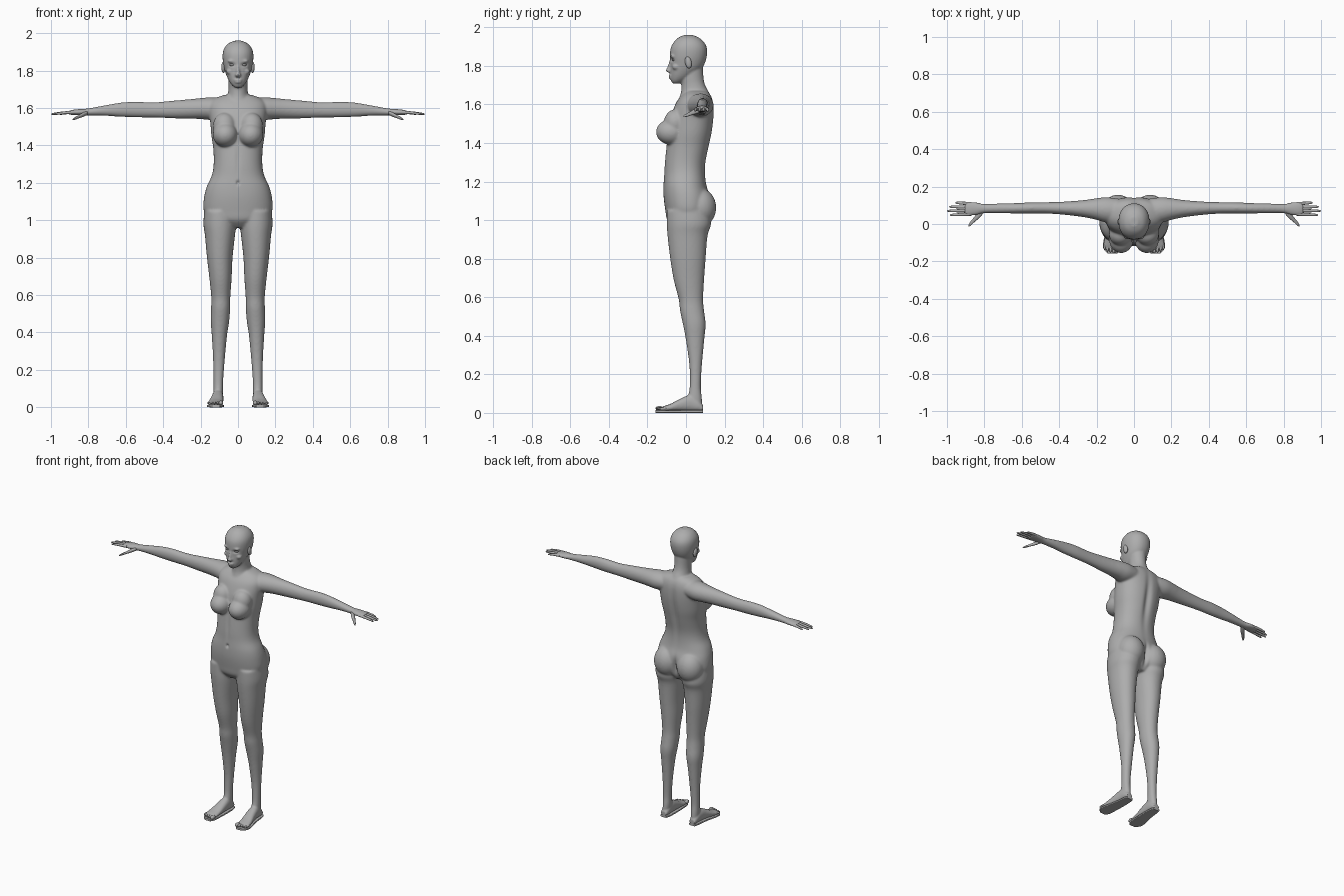
import bpy
import bmesh
import math
from mathutils import Matrix, Vector

cube = bpy.data.objects.get("Cube")
if cube:
    bpy.data.objects.remove(cube, do_unlink=True)

grey = bpy.data.materials.new("matte_grey")
grey.use_nodes = True
grey.diffuse_color = (0.42, 0.42, 0.42, 1)
for node in grey.node_tree.nodes:
    if node.type == 'BSDF_PRINCIPLED':
        node.inputs["Base Color"].default_value = grey.diffuse_color
        node.inputs["Roughness"].default_value = 0.7


def spline(rows, steps):
    """Pass a smooth curve through every column of a section table."""
    rows = [Vector(r) for r in rows]
    ext = [rows[0]] + rows + [rows[-1]]
    out = []
    for a, b, c, d in zip(ext, ext[1:], ext[2:], ext[3:]):
        for i in range(steps):
            t = i / steps
            out.append(b + (c - a) * (t / 2) + (a * 2 - b * 5 + c * 4 - d) * (t * t / 2)
                       + (b * 3 - a - c * 3 + d) * (t ** 3 / 2))
    return out + [rows[-1]]


def loft(bm, axis, rows, side=1, power=2.0, sides=32, steps=4):
    """Skin rounded sections; a row is position, then min and max on the two other axes."""
    rings = []
    for t, a0, a1, b0, b1 in spline(rows, steps):
        ring = []
        for i in range(sides):
            ang = math.tau * i / sides
            c, s = math.cos(ang), math.sin(ang)
            u = math.copysign(abs(c) ** (2 / power), c)
            v = math.copysign(abs(s) ** (2 / power), s)
            a = (a0 + a1) / 2 + u * (a1 - a0) / 2
            b = (b0 + b1) / 2 + v * (b1 - b0) / 2
            x, y, z = {'X': (t, a, b), 'Y': (a, t, b), 'Z': (a, b, t)}[axis]
            ring.append(bm.verts.new((x * side, y, z)))
        rings.append(ring)
    for r, q in zip(rings, rings[1:]):
        for i in range(sides):
            j = (i + 1) % sides
            bm.faces.new((r[i], r[j], q[j], q[i]))
    bm.faces.new(rings[0])
    bm.faces.new(rings[-1])


def ball(bm, centre, radii, side=1, tilt=0):
    m = (Matrix.Translation((centre[0] * side, centre[1], centre[2]))
         @ Matrix.Rotation(tilt, 4, 'X') @ Matrix.Diagonal((*radii, 1)))
    bmesh.ops.create_uvsphere(bm, u_segments=24, v_segments=16, radius=1, matrix=m)


def shade(mesh):
    mesh.shade_smooth()
    mesh.set_sharp_from_angle(angle=math.radians(50))


def finish(name, bm):
    bmesh.ops.recalc_face_normals(bm, faces=bm.faces)
    mesh = bpy.data.meshes.new(name)
    bm.to_mesh(mesh)
    bm.free()
    mesh.materials.append(grey)
    shade(mesh)
    obj = bpy.data.objects.new(name, mesh)
    bpy.context.collection.objects.link(obj)
    return obj


def bake(obj):
    """Replace the mesh by its modified result."""
    graph = bpy.context.evaluated_depsgraph_get()
    mesh = bpy.data.meshes.new_from_object(obj.evaluated_get(graph))
    obj.modifiers.clear()
    obj.data = mesh


def mirrored(rows):
    """Expand position, half width, front, back into full sections."""
    return [(t, -w, w, f, b) for t, w, f, b in rows]


body = bmesh.new()

# Torso, neck and head
loft(body, 'Z', mirrored([
    (.96, .07, -.06, .08), (1.0, .15, -.097, .11), (1.05, .183, -.107, .125),
    (1.12, .182, -.116, .125), (1.18, .167, -.117, .107), (1.24, .14, -.113, .1),
    (1.3, .13, -.11, .103), (1.38, .132, -.102, .12), (1.45, .142, -.093, .135),
    (1.52, .148, -.083, .144), (1.58, .155, -.064, .145), (1.62, .152, -.045, .14),
    (1.65, .125, -.02, .128), (1.67, .075, 0, .11)]), power=2.25, sides=48)
loft(body, 'Z', mirrored([
    (1.62, .09, -.04, .138), (1.66, .06, -.027, .122), (1.7, .051, -.024, .1),
    (1.74, .05, -.028, .091), (1.8, .052, -.02, .088)]))
loft(body, 'Z', mirrored([
    (1.708, .015, -.066, -.04), (1.72, .03, -.077, -.01), (1.745, .048, -.081, .03),
    (1.78, .064, -.082, .075), (1.81, .073, -.081, .096), (1.85, .081, -.083, .108),
    (1.89, .082, -.08, .109), (1.92, .073, -.066, .096), (1.945, .052, -.042, .07),
    (1.96, .02, -.012, .036)]), power=2.15)

# Nose and lips
loft(body, 'Z', mirrored([
    (1.835, .008, -.083, -.06), (1.79, .011, -.099, -.06),
    (1.777, .017, -.106, -.06), (1.765, .012, -.092, -.06)]), sides=16)
ball(body, (0, -.078, 1.749), (.023, .013, .006))
ball(body, (0, -.078, 1.738), (.019, .013, .007))

arm = [(.05, .07, .06, 1.6, .05), (.14, .075, .068, 1.597, .06), (.2, .08, .058, 1.597, .056),
       (.26, .082, .047, 1.595, .052), (.35, .084, .037, 1.592, .047), (.45, .086, .031, 1.59, .041),
       (.55, .086, .03, 1.592, .042), (.63, .084, .028, 1.591, .038), (.72, .084, .026, 1.586, .027),
       (.8, .083, .024, 1.579, .019), (.84, .082, .033, 1.578, .017), (.88, .081, .036, 1.577, .014),
       (.905, .08, .032, 1.575, .01)]
leg = [(1.05, .012, .18, -.1, .12), (.98, .009, .185, -.1, .13), (.92, .016, .177, -.096, .112),
       (.8, .029, .166, -.082, .102), (.69, .034, .153, -.064, .094), (.59, .041, .143, -.038, .089),
       (.53, .042, .144, -.031, .094), (.46, .047, .146, -.016, .102), (.38, .059, .14, -.001, .095),
       (.25, .071, .133, .017, .083), (.14, .079, .131, .019, .077), (.08, .08, .131, .01, .082),
       (.03, .083, .13, 0, .084)]
foot = [(.088, .107, .02, .04), (.06, .107, .027, .07), (.02, .108, .03, .092),
        (-.03, .112, .034, .073), (-.08, .119, .039, .047), (-.115, .122, .041, .035),
        (-.138, .121, .036, .026)]

for side in (1, -1):
    # Limbs and feet
    loft(body, 'X', [(x, y - a, y + a, z - b, z + b) for x, y, a, z, b in arm], side)
    loft(body, 'Z', leg, side, power=2.1)
    loft(body, 'Y', [(y, x - w, x + w, .008, top) for y, x, w, top in foot], side, power=2.3)
    # Bust, seat and face masses
    ball(body, (.068, -.076, 1.457), (.067, .08, .066), side)
    ball(body, (.072, -.055, 1.505), (.062, .06, .07), side)
    ball(body, (.086, .072, 1.065), (.086, .085, .1), side)
    ball(body, (.032, -.069, 1.851), (.025, .013, .007), side)
    ball(body, (.043, -.052, 1.795), (.02, .02, .016), side)

# Fuse the masses into one skin
skin = finish("body", body)
remesh = skin.modifiers.new("fuse", 'REMESH')
remesh.mode = 'VOXEL'
remesh.voxel_size = .0055
bake(skin)


def ramp(v, low, high):
    return min(1, max(0, (v - low) / (high - low)))


# Soften the trunk strongly, and the face, hands and feet gently
group = skin.vertex_groups.new(name="softness")
for v in skin.data.vertices:
    x, z = abs(v.co.x), v.co.z
    soft = 1 - .8 * max(ramp(z, 1.69, 1.73), ramp(x, .7, .82), 1 - ramp(z, .06, .14))
    group.add([v.index], soft, 'REPLACE')
smooth = skin.modifiers.new("soften", 'SMOOTH')
smooth.factor = .5
smooth.iterations = 16
smooth.vertex_group = group.name
bake(skin)

# Sculpted hollows: centre, spread and push along y
hollows = [((0, .14, 1.42), (.022, .06, .16), -.014),
           ((0, .14, 1.05), (.013, .08, .06), -.022),
           ((0, -.11, 1.2), (.008, .03, .011), .012),
           ((0, -.11, 1.33), (.012, .03, .08), .004),
           ((.032, -.07, 1.831), (.015, .03, .008), .011),
           ((-.032, -.07, 1.831), (.015, .03, .008), .011)]
for v in skin.data.vertices:
    for centre, spread, push in hollows:
        d = sum(((p - c) / s) ** 2 for p, c, s in zip(v.co, centre, spread))
        if d < 9:
            v.co.y += push * math.exp(-d)
shade(skin.data)

# Fingers: name, root y, tip x, tip y
fingers = [("index", .053, .983, .048), ("middle", .072, .999, .07),
           ("ring", .091, .988, .092), ("little", .108, .955, .114)]

for side, label in ((1, "left"), (-1, "right")):
    for name, y0, x1, y1 in fingers:
        bm = bmesh.new()
        rows = []
        for t, r in ((0, .009), (.35, .0088), (.7, .0075), (.93, .0055), (1, .002)):
            x, y, z = .87 + (x1 - .87) * t, y0 + (y1 - y0) * t, 1.577 - .01 * t * t
            rows.append((x, y - r, y + r, z - r * .9, z + r * .9))
        loft(bm, 'X', rows, side, sides=14)
        finish(f"{label}_{name}_finger", bm)

    bm = bmesh.new()
    rows = []
    for t, r in ((0, .014), (.3, .015), (.6, .011), (.9, .008), (1, .003)):
        x, y, z = .805 + .08 * t, .075 - .084 * t, 1.575 - .037 * t
        rows.append((x, y - r * 1.3, y + r * 1.3, z - r * .8, z + r * .8))
    loft(bm, 'X', rows, side, sides=14)
    finish(f"{label}_thumb", bm)

    # Toes shrink from the big toe outwards
    bm = bmesh.new()
    for i in range(5):
        r = .0125 if i == 0 else .0085 - .0005 * i
        ball(bm, (.092 + .0165 * i, -.138 + .0012 * i * i, .023), (r, .02, r), side)
    finish(f"{label}_toes", bm)

    bm = bmesh.new()
    rows = [(y, x - w - .003, x + w + .003, 0, .014) for y, x, w, top in foot]
    rows.append((-.157, .095, .14, 0, .014))
    loft(bm, 'Y', rows, side, power=5)
    finish(f"{label}_sole", bm)

    bm = bmesh.new()
    ball(bm, (.078, .012, 1.818), (.011, .017, .031), side, tilt=.2)
    finish(f"{label}_ear", bm)

    bm = bmesh.new()
    ball(bm, (.032, -.062, 1.831), (.014, .011, .007), side)
    finish(f"{label}_eye", bm)
